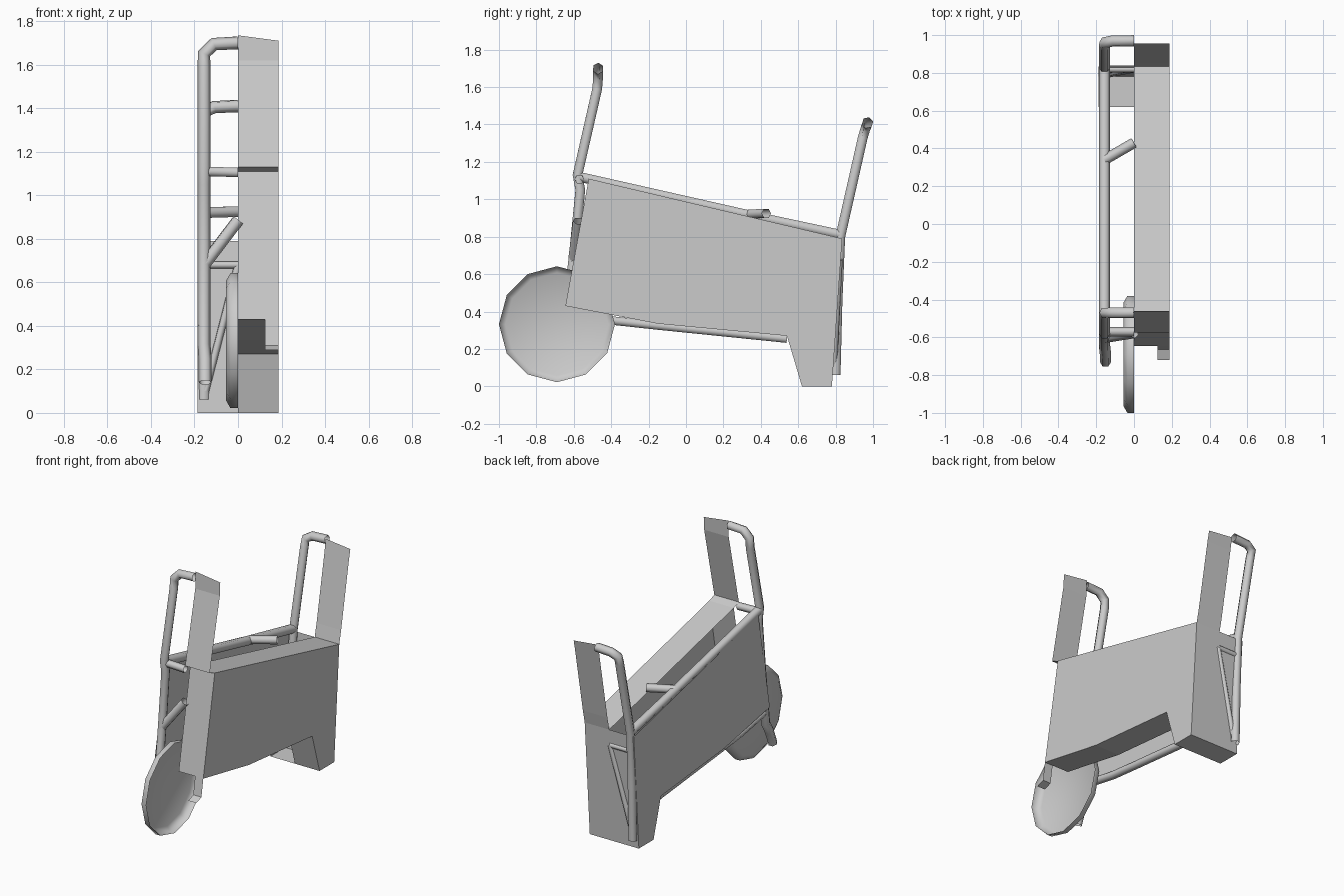
import bpy, bmesh, math
from mathutils import Vector

if "Cube" in bpy.data.objects:
    bpy.data.objects.remove(bpy.data.objects["Cube"])

W = 0.187


def make(name, verts, faces, smooth=False):
    me = bpy.data.meshes.new(name)
    me.from_pydata(verts, [], faces)
    me.update()
    ob = bpy.data.objects.new(name, me)
    bpy.context.collection.objects.link(ob)
    if smooth:
        for p in me.polygons:
            p.use_smooth = True
    return ob


def strip(name, path, x0, x1, peak=0.0):
    """Sheet swept across x along a (y, z) path; peak lifts the x0 end of the last row."""
    verts = []
    for i, (y, z) in enumerate(path):
        lift = peak if i == len(path) - 1 else 0
        verts += [(x0, y, z + lift), (x1, y, z)]
    faces = [(2 * i, 2 * i + 1, 2 * i + 3, 2 * i + 2) for i in range(len(path) - 1)]
    return make(name, verts, faces)


def tube(name, points, r=0.03):
    cu = bpy.data.curves.new(name, 'CURVE')
    cu.dimensions = '3D'
    cu.bevel_depth = r
    cu.bevel_resolution = 1
    sp = cu.splines.new('POLY')
    sp.points.add(len(points) - 1)
    for p, co in zip(sp.points, points):
        p.co = (*co, 1)
    sp.use_smooth = True
    ob = bpy.data.objects.new(name, cu)
    bpy.context.collection.objects.link(ob)
    return ob


# Body profile in y, z
A, B, C, D, E, F, G = ((-0.52, 1.11), (0.835, 0.79), (0.78, 0.0), (0.62, 0.0),
                       (0.54, 0.27), (-0.15, 0.335), (-0.645, 0.43))
profile = [A, B, C, D, E, F, G]
n = len(profile)

# Right half shell: side plus the outline swept to the middle, open at x = 0
verts = [(W, y, z) for y, z in profile] + [(0, y, z) for y, z in profile]
faces = [tuple(reversed(range(n)))]
faces += [(i, (i + 1) % n, n + (i + 1) % n, n + i) for i in range(n)]
body = make("body_right_half", verts, faces)

# Left side sheet, back sheet and foot sole
make("body_left_side", [(-W, y, z) for y, z in profile], [tuple(range(n))])
strip("body_back_left", [B, C, D], 0, -W)

# Upright end panels
strip("front_panel", [A, (-0.575, 1.13), (-0.465, 1.62), (-0.46, 1.71)], 0, W, 0.025)
strip("back_panel", [B, (0.855, 0.88), (0.94, 1.33), (0.955, 1.40)], 0, W, 0.02)

# Small front footplate on the right
strip("front_footplate", [G, (-0.665, 0.31), (-0.72, 0.29)], 0.125, W)

# Half wheel: twelve-sided dish open towards the middle
rings = [(0.0, 0.31), (-0.035, 0.31), (-0.055, 0.275)]
verts, faces = [], []
for x, r in rings:
    for i in range(12):
        a = math.tau * i / 12
        verts.append((x, -0.69 + r * math.sin(a), 0.332 + r * math.cos(a)))
for k in range(len(rings) - 1):
    for i in range(12):
        j = (i + 1) % 12
        faces.append((k * 12 + i, k * 12 + j, (k + 1) * 12 + j, (k + 1) * 12 + i))
faces.append(tuple(range(24, 36)))
wheel = make("wheel", verts, faces, True)

# Tubular frame on the left
X = -0.156
tube("front_post", [(X + 0.005, -0.73, 0.14), (X + 0.005, -0.69, 0.24), (X, -0.645, 0.31),
                    (X, -0.60, 0.70), (X, -0.565, 1.05), (X, -0.58, 1.13),
                    (X, -0.475, 1.59), (X, -0.47, 1.65), (-0.11, -0.47, 1.695),
                    (0, -0.47, 1.70)])
tube("top_rail", [(X, -0.57, 1.12), (X, 0.36, 0.91), (X, 0.83, 0.81)])
tube("back_handle", [(X, 0.80, 0.06), (X, 0.81, 0.45), (X, 0.825, 0.80),
                     (X, 0.945, 1.33), (X, 0.96, 1.38), (-0.11, 0.97, 1.405),
                     (0, 0.97, 1.41)])
tube("bottom_rail", [(X, -0.645, 0.40), (X, -0.38, 0.35), (X, -0.15, 0.325),
                     (X, 0.54, 0.255)], 0.026)

# Cross bars and braces reaching the middle
tube("front_cross_bar", [(X, -0.57, 1.11), (0, -0.57, 1.105)], 0.025)
tube("front_brace", [(X, -0.60, 0.68), (0, -0.575, 0.885)], 0.03)
tube("top_brace", [(X, 0.34, 0.92), (0, 0.43, 0.925)], 0.028)
tube("back_cross_bar", [(X, 0.82, 0.68), (0, 0.82, 0.68)], 0.018)
tube("back_brace", [(0, 0.82, 0.68), (-0.15, 0.79, 0.10)], 0.018)
